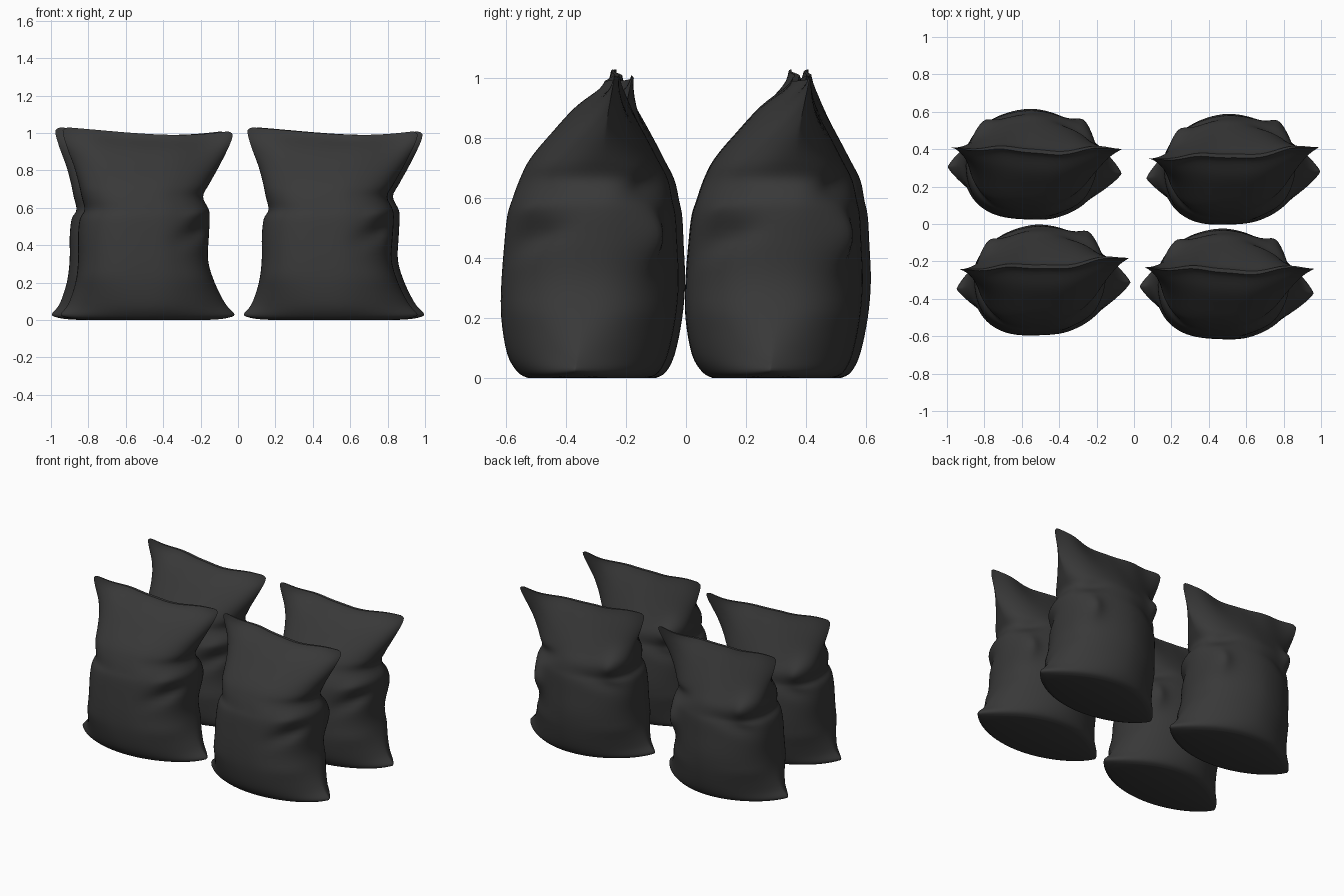
import bpy, bmesh, math
from mathutils import Matrix, Vector

if "Cube" in bpy.data.objects:
    bpy.data.objects.remove(bpy.data.objects["Cube"], do_unlink=True)

# Dark matte sack cloth
cloth = bpy.data.materials.new("dark grey cloth")
cloth.use_nodes = True
color = (0.04, 0.04, 0.04, 1)
cloth.diffuse_color = color
bsdf = cloth.node_tree.nodes["Principled BSDF"]
bsdf.inputs["Base Color"].default_value = color
bsdf.inputs["Roughness"].default_value = 0.9

# Sack profile: height, left edge, right edge, front, back
PROFILE = [
    (0, -.43, .43, -.21, .19),
    (.02, -.465, .465, -.245, .225),
    (.08, -.425, .42, -.28, .255),
    (.2, -.385, .36, -.3, .28),
    (.32, -.37, .325, -.3, .29),
    (.45, -.37, .33, -.29, .285),
    (.54, -.36, .335, -.28, .28),
    (.59, -.335, .33, -.265, .27),
    (.66, -.35, .3, -.24, .255),
    (.73, -.365, .335, -.205, .22),
    (.82, -.39, .385, -.135, .175),
    (.91, -.425, .43, -.04, .13),
    (.97, -.445, .455, .045, .1),
    (1, -.45, .46, .07, .09),
]

# Cloth folds: side (front -1, back 1), x, z, x radius, z radius, slope, push outward
FOLDS = [
    (-1, .3, .49, .12, .045, .4, -.045),
    (-1, .29, .58, .1, .035, .3, .015),
    (-1, 0, .82, .25, .06, 0, -.008),
    (1, .27, .47, .07, .09, 0, .06),
    (1, .24, .63, .12, .04, -.3, -.025),
    (1, -.3, .66, .07, .08, 0, .05),
    (1, -.25, .54, .12, .04, .3, -.015),
]
COLS, STEPS = 40, 4


def catmull(a, b, c, d, u):
    return .5 * (2 * b + (c - a) * u + (2 * a - 5 * b + 4 * c - d) * u * u
                 + (3 * b - a - 3 * c + d) * u ** 3)


def smooth_rows(rows):
    """Smoothly refine the profile rows."""
    out = []
    last = len(rows) - 1
    for i in range(last):
        quad = [rows[max(0, min(last, i + k))] for k in (-1, 0, 1, 2)]
        for s in range(STEPS):
            out.append([catmull(*v, s / STEPS) for v in zip(*quad)])
    return out + [list(rows[-1])]


def fold_push(side, x, z):
    total = 0
    for fs, fx, fz, rx, rz, slope, amount in FOLDS:
        if fs == side:
            dz = z - fz - slope * (x - fx)
            total += amount * math.exp(-((x - fx) / rx) ** 2 - (dz / rz) ** 2)
    return total


def sack_point(row, t, side):
    z, left, right, front, back = row
    x = (left + right) / 2 + t * (right - left) / 2
    seam = -.04 + .12 * z
    # Pillow section: full at mid height, pinched to a lens at base and hem
    power = .44 + .42 * max(0, 1 - z / .22) + .5 * max(0, (z - .7) / .3)
    middle = min(1, z / .25) * min(1, max(0, (1 - z) / .3))
    bulge = -.25 if side > 0 else .8 - .6 * max(-.3, min(1, t * 2))
    full = max(0, 1 - abs(t) ** (2 + middle * bulge)) ** power
    depth = (back - seam) if side > 0 else (seam - front)
    depth = max(depth, .008)
    y = seam + side * (depth * full + fold_push(side, x, z) * min(1, full * 1.5))
    # Wavy top hem, rounded hem corners and lifted bottom corners
    top = max(0, z - .7) / .3
    y += top * top * (.02 * t - .03 * math.exp(-((t - .2) / .25) ** 2)
                      + .006 * math.sin(t * 11))
    hem = .028 * t * t - .012 * math.sin(t * 2.2) - .005 - .02 * abs(t) ** 40
    z += top * top * hem + .012 * abs(t) ** 8 * max(0, 1 - z / .1)
    return Vector((x, y, z))


def make_sack(name, location, angle):
    bm = bmesh.new()
    ts = [-math.cos(math.pi * j / COLS) for j in range(COLS + 1)]
    rings = []
    for row in smooth_rows(PROFILE):
        front = [bm.verts.new(sack_point(row, t, -1)) for t in ts]
        back = [bm.verts.new(sack_point(row, t, 1)) for t in ts[1:-1]]
        rings.append(front + back[::-1])
    count = 2 * COLS
    # Cloth walls
    for lower, upper in zip(rings, rings[1:]):
        for j in range(count):
            k = (j + 1) % count
            bm.faces.new((lower[j], lower[k], upper[k], upper[j]))
    # Flat base and closed hem, bridged from front to back
    for ring in (rings[0], rings[-1]):
        for j in range(COLS):
            corners = (ring[j], ring[j + 1], ring[(count - j - 1) % count],
                       ring[(count - j) % count])
            bm.faces.new(list(dict.fromkeys(corners)))
    bmesh.ops.recalc_face_normals(bm, faces=bm.faces)
    bm.transform(Matrix.Translation(location) @ Matrix.Rotation(math.radians(angle), 4, "Z"))
    mesh = bpy.data.meshes.new(name)
    bm.to_mesh(mesh)
    bm.free()
    mesh.materials.append(cloth)
    sack = bpy.data.objects.new(name, mesh)
    bpy.context.collection.objects.link(sack)
    bpy.ops.object.select_all(action="DESELECT")
    sack.select_set(True)
    bpy.context.view_layer.objects.active = sack
    bpy.ops.object.shade_smooth_by_angle(angle=math.radians(60))


# Four sacks in two rows, each turned slightly
make_sack("sack_front_right", (-.485, -.292, 0), 2.2)
make_sack("sack_front_left", (.497, -.315, 0), -2.2)
make_sack("sack_back_right", (-.53, .325, 0), -2.2)
make_sack("sack_back_left", (.53, .3, 0), 2.2)
